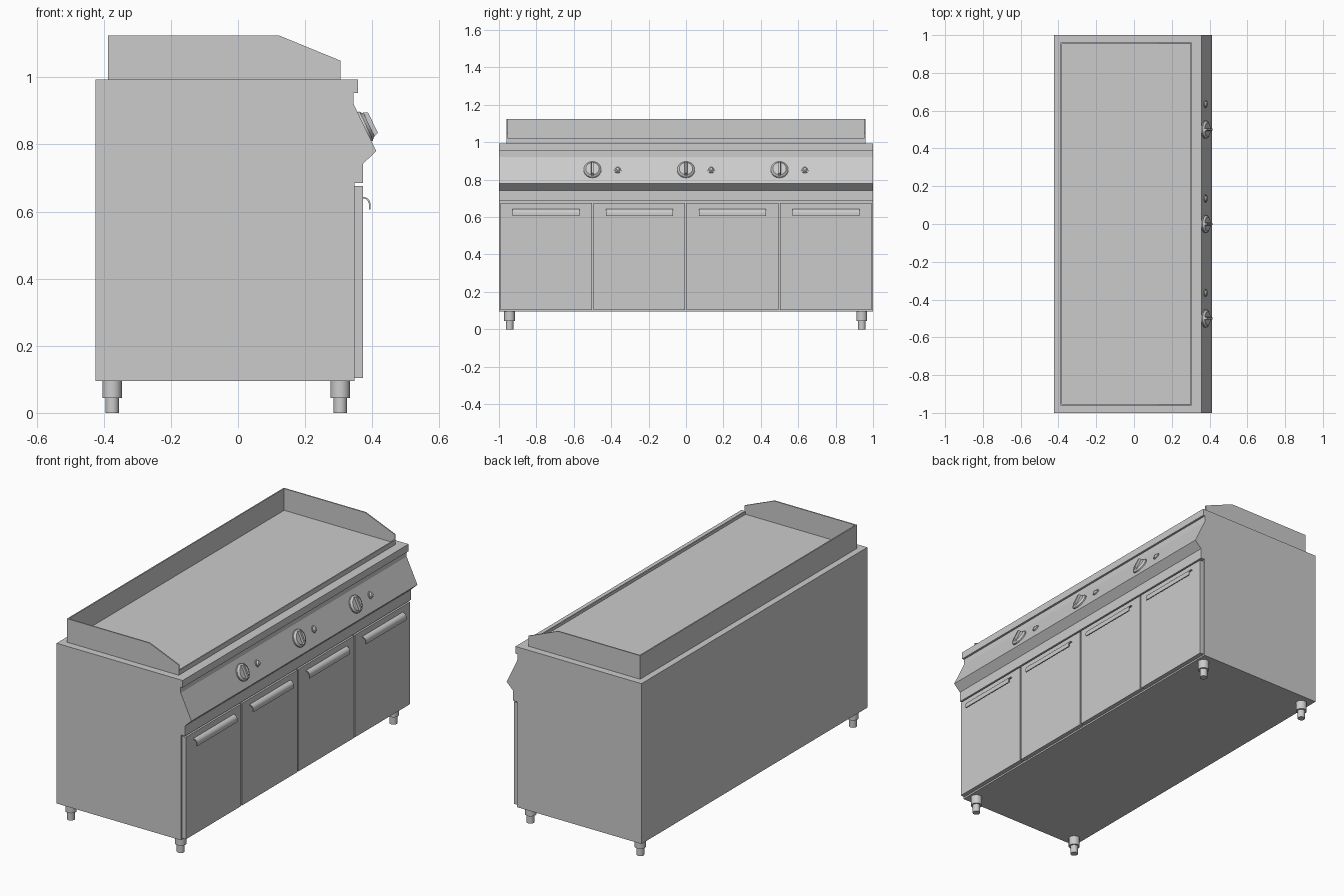
import bpy, bmesh, math
from mathutils import Matrix, Vector

cube = bpy.data.objects.get("Cube")
if cube:
    bpy.data.objects.remove(cube)

steel = bpy.data.materials.new("brushed steel grey")
steel.use_nodes = True
GREY = (0.6, 0.6, 0.6, 1)
steel.diffuse_color = GREY
steel.node_tree.nodes["Principled BSDF"].inputs["Base Color"].default_value = GREY


def finish(name, bm, smooth=False):
    bmesh.ops.recalc_face_normals(bm, faces=bm.faces)
    mesh = bpy.data.meshes.new(name)
    bm.to_mesh(mesh)
    bm.free()
    mesh.materials.append(steel)
    obj = bpy.data.objects.new(name, mesh)
    bpy.context.collection.objects.link(obj)
    if smooth:
        bpy.ops.object.select_all(action='DESELECT')
        obj.select_set(True)
        bpy.context.view_layer.objects.active = obj
        bpy.ops.object.shade_smooth_by_angle(angle=math.radians(35))
    return obj


def prism(name, profile, y0, y1, smooth=False):
    """Extrude an x-z profile along y."""
    bm = bmesh.new()
    face = bm.faces.new([bm.verts.new((x, y0, z)) for x, z in profile])
    ext = bmesh.ops.extrude_face_region(bm, geom=[face])["geom"]
    bmesh.ops.translate(bm, vec=(0, y1 - y0, 0),
                        verts=[v for v in ext if isinstance(v, bmesh.types.BMVert)])
    return finish(name, bm, smooth)


def box(name, x0, x1, y0, y1, z0, z1):
    return prism(name, [(x0, z0), (x1, z0), (x1, z1), (x0, z1)], y0, y1)


def add_cone(bm, r0, r1, z0, z1, matrix, segments=32):
    bmesh.ops.create_cone(bm, cap_ends=True, segments=segments, radius1=r0, radius2=r1,
                          depth=z1 - z0, matrix=matrix @ Matrix.Translation((0, 0, (z0 + z1) / 2)))


# Cabinet with the overhanging top and the slanted control panel
prism("cabinet_body", [(-0.424, 0.095), (0.347, 0.095), (0.347, 0.685), (0.372, 0.685),
                       (0.372, 0.742), (0.412, 0.78), (0.345, 0.92), (0.345, 0.953),
                       (0.357, 0.953), (0.357, 0.993), (-0.424, 0.993)], -1, 1)

# Griddle plate with its splash guard
T = 0.007
XB, XF, YG = -0.388, 0.305, 0.96
box("griddle_plate", XB + T, XF - T, -YG + T, YG - T, 0.99, 1.003)
box("guard_back", XB, XB + T, -YG, YG, 0.99, 1.125)
box("guard_front_lip", XF - T, XF, -YG, YG, 0.99, 1.019)
side = [(XB, 0.99), (XF, 0.99), (XF, 1.05), (0.122, 1.125), (XB, 1.125)]
prism("guard_side_left", side, YG - T, YG)
prism("guard_side_right", side, -YG, -YG + T)

# Four doors, each with a curved pull handle
arc = [math.radians(90 - 15 * i) for i in range(7)]
outer = [(0.372 + 0.023 * math.cos(a), 0.622 + 0.022 * math.sin(a)) for a in arc]
inner = [(0.372 + 0.018 * math.cos(a), 0.622 + 0.017 * math.sin(a)) for a in arc]
handle = outer + [(0.395, 0.606), (0.39, 0.606)] + inner[::-1]
for i in range(4):
    yc = -0.748 + i * 0.4985
    box(f"door_{i + 1}", 0.347, 0.372, yc - 0.245, yc + 0.245, 0.104, 0.676)
    prism(f"door_handle_{i + 1}", handle, yc - 0.179, yc + 0.179, True)

# Knobs and indicator lamps, standing square to the slanted panel
normal = Vector((0.14, 0, 0.067)).normalized()
tilt = normal.to_track_quat('Z', 'Y').to_matrix().to_4x4()
up = Vector((-0.067, 0, 0.14)).normalized()
basis = Matrix((up.cross(normal), up, normal)).transposed().to_4x4()
for i, yc in enumerate((-0.5, 0, 0.5)):
    place = Matrix.Translation((0.377, yc, 0.853)) @ basis
    bm = bmesh.new()
    add_cone(bm, 0.048, 0.048, -0.003, 0.006, place)
    add_cone(bm, 0.046, 0.036, 0.006, 0.015, place)
    finish(f"knob_{i + 1}", bm, True)
    bm = bmesh.new()
    grip = bmesh.ops.create_cube(bm, size=1, matrix=Matrix.Diagonal((0.016, 0.09, 0.028, 1)))
    for v in grip["verts"]:
        v.co.z += 0.014
        if v.co.z > 0.02:
            v.co.x *= 0.7
            v.co.y *= 0.75
        v.co = place @ v.co
    finish(f"knob_grip_{i + 1}", bm)
    place = Matrix.Translation((0.377, yc + 0.135, 0.853)) @ basis
    bm = bmesh.new()
    add_cone(bm, 0.02, 0.02, -0.003, 0.005, place, 24)
    add_cone(bm, 0.014, 0.008, 0.005, 0.012, place, 24)
    finish(f"indicator_lamp_{i + 1}", bm, True)

# Stepped round feet
for xn, x in (("back", -0.375), ("front", 0.305)):
    for yn, y in (("right", -0.943), ("left", 0.94)):
        bm = bmesh.new()
        place = Matrix.Translation((x, y, 0))
        add_cone(bm, 0.029, 0.029, 0.045, 0.096, place)
        add_cone(bm, 0.02, 0.02, 0, 0.045, place)
        finish(f"foot_{xn}_{yn}", bm, True)
